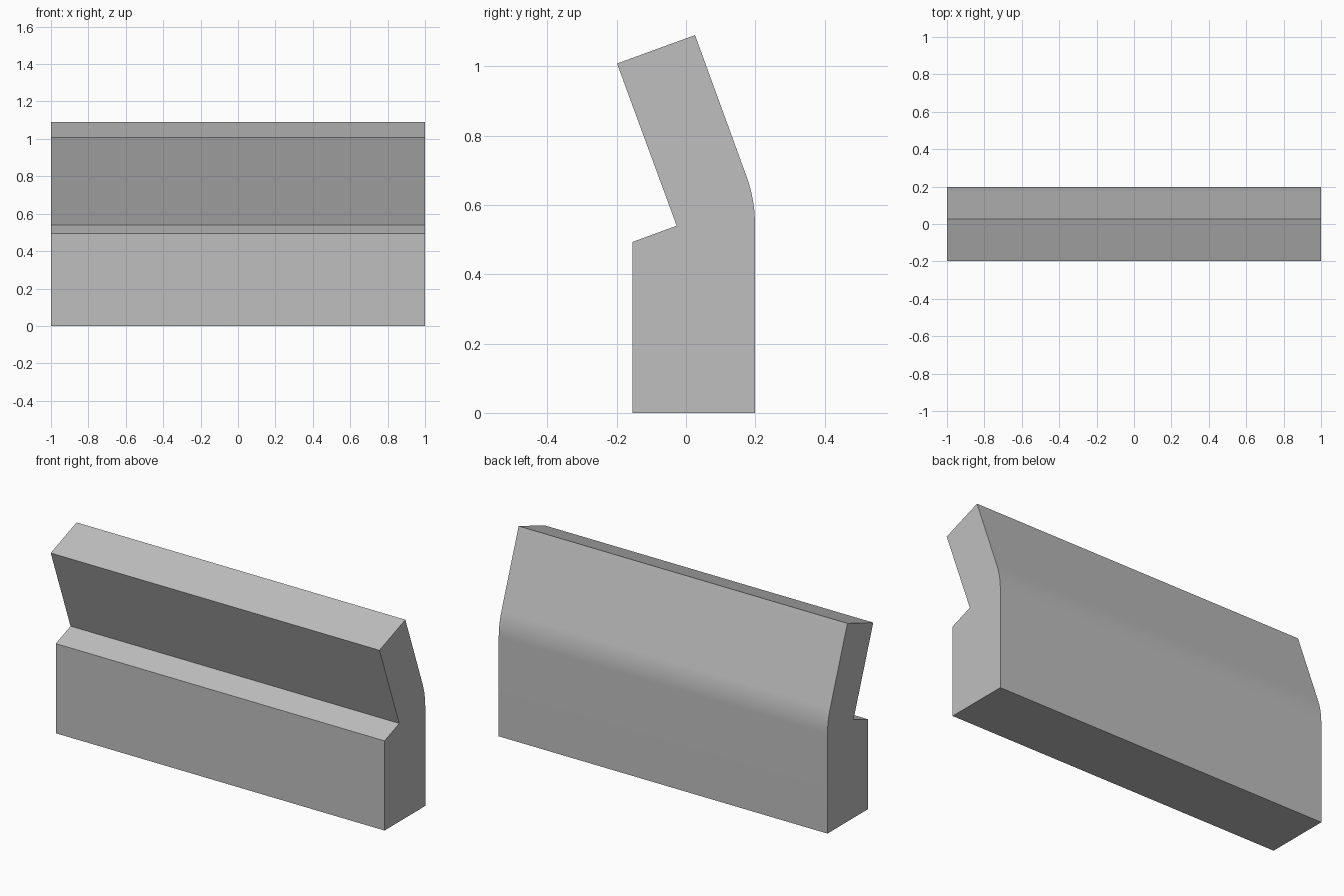
import bpy
import bmesh
from math import cos, sin, radians

cube = bpy.data.objects.get("Cube")
if cube:
    bpy.data.objects.remove(cube, do_unlink=True)

LENGTH = 2.0
LEAN = 20          # forward lean of the upper part, degrees
BEND_STEPS = 10
BEND_RADIUS = 0.4
BEND_Y, BEND_Z = -0.201, 0.545

# Plain grey material
grey = bpy.data.materials.new("plain_grey")
grey.use_nodes = True
colour = (0.52, 0.52, 0.52, 1)
grey.diffuse_color = colour
grey.node_tree.nodes["Principled BSDF"].inputs["Base Color"].default_value = colour

# Side profile (y, z): base, rounded back bend, leaning top, front ledge
profile = [(-0.155, 0), (0.199, 0)]
for i in range(BEND_STEPS + 1):
    a = radians(LEAN * i / BEND_STEPS)
    profile.append((BEND_Y + BEND_RADIUS * cos(a), BEND_Z + BEND_RADIUS * sin(a)))
profile += [(0.026, 1.09), (-0.199, 1.008), (-0.027, 0.54), (-0.155, 0.493)]

# Extrude the profile along the length
bm = bmesh.new()
end_cap = bm.faces.new([bm.verts.new((-LENGTH / 2, y, z)) for y, z in profile])
extruded = bmesh.ops.extrude_face_region(bm, geom=[end_cap])
moved = [v for v in extruded["geom"] if isinstance(v, bmesh.types.BMVert)]
bmesh.ops.translate(bm, verts=moved, vec=(LENGTH, 0, 0))
bmesh.ops.recalc_face_normals(bm, faces=bm.faces)
mesh = bpy.data.meshes.new("bent_barrier")
bm.to_mesh(mesh)
bm.free()

barrier = bpy.data.objects.new("bent_barrier", mesh)
bpy.context.collection.objects.link(barrier)
mesh.materials.append(grey)

# Smooth bend with crisp corners
bpy.ops.object.select_all(action="DESELECT")
barrier.select_set(True)
bpy.context.view_layer.objects.active = barrier
bpy.ops.object.shade_smooth_by_angle(angle=radians(30))
